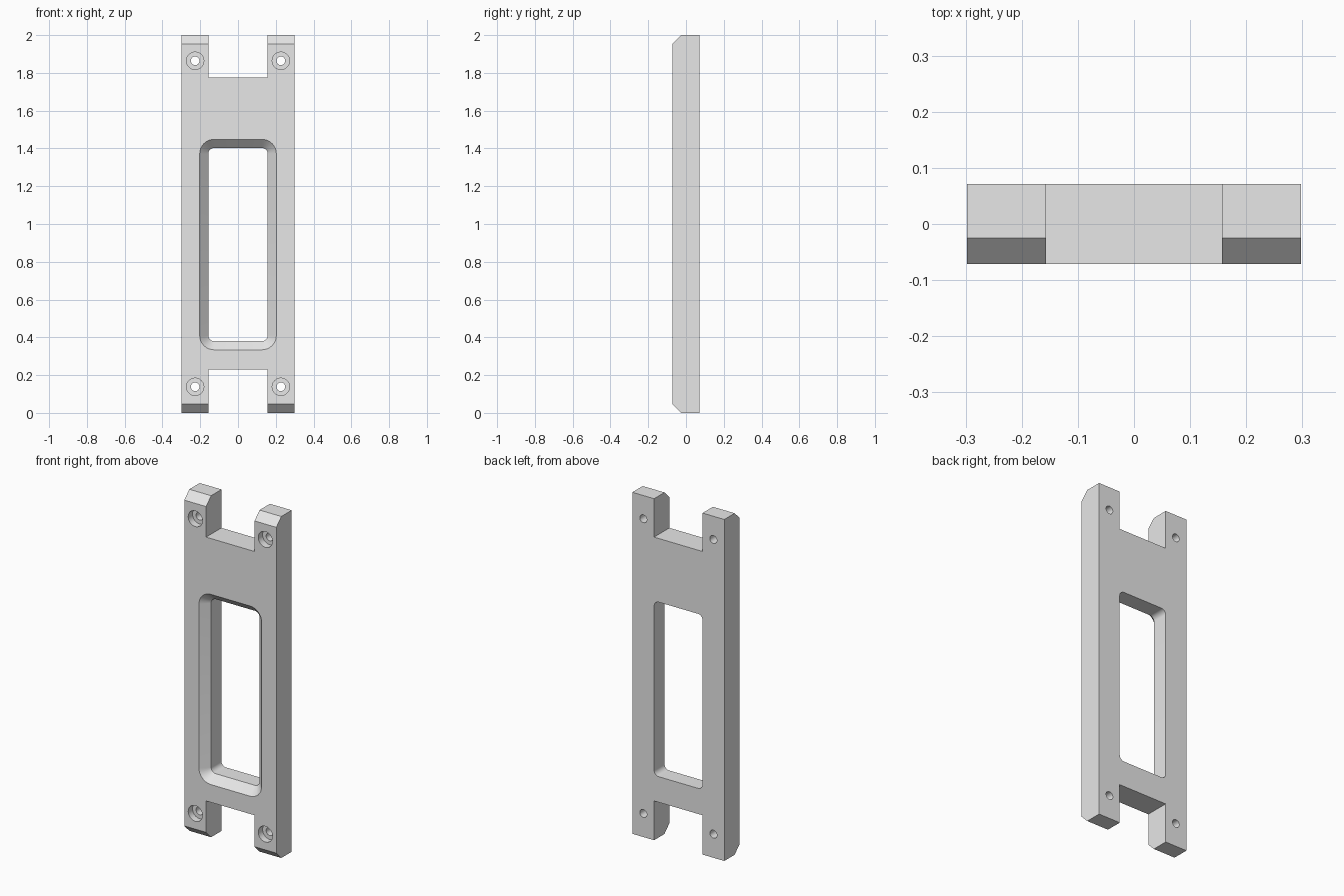
import bpy, bmesh, math

if "Cube" in bpy.data.objects:
    bpy.data.objects.remove(bpy.data.objects["Cube"], do_unlink=True)

W, D, H = 0.298, 0.071, 2.0      # half width, half depth, height
BEVEL = 0.046
SLOT = 0.157                     # half width of end slots and window
SLOT_LOW, SLOT_HIGH = 0.23, 1.775

grey = bpy.data.materials.new("plain grey")
grey.use_nodes = True
grey.diffuse_color = (0.8, 0.8, 0.8, 1)
grey.node_tree.nodes["Principled BSDF"].inputs["Base Color"].default_value = (0.8, 0.8, 0.8, 1)


def loft(name, sections):
    """Join equal-length closed sections into a capped solid."""
    bm = bmesh.new()
    rings = [[bm.verts.new(p) for p in s] for s in sections]
    n = len(rings[0])
    for a, b in zip(rings, rings[1:]):
        for i in range(n):
            j = (i + 1) % n
            bm.faces.new((a[i], a[j], b[j], b[i]))
    bm.faces.new(rings[0])
    bm.faces.new(rings[-1])
    bmesh.ops.recalc_face_normals(bm, faces=bm.faces)
    mesh = bpy.data.meshes.new(name)
    bm.to_mesh(mesh)
    bm.free()
    mesh.materials.append(grey)
    obj = bpy.data.objects.new(name, mesh)
    bpy.context.collection.objects.link(obj)
    return obj


def rounded(y, cx, cz, hx, hz, r, steps=8):
    """Rounded rectangle lying in the plane of constant y."""
    pts = []
    for q, (sx, sz) in enumerate([(1, 1), (-1, 1), (-1, -1), (1, -1)]):
        for k in range(steps + 1):
            a = math.pi / 2 * (q + k / steps)
            pts.append((cx + sx * (hx - r) + r * math.cos(a), y,
                        cz + sz * (hz - r) + r * math.sin(a)))
    return pts


def circle(y, cx, cz, r, n=32):
    return [(cx + r * math.cos(2 * math.pi * i / n), y,
             cz + r * math.sin(2 * math.pi * i / n)) for i in range(n)]


def box(name, z0, z1):
    return loft(name, [[(x, -0.2, z), (x, 0.2, z), (x, 0.2, z1 + z0 - z), (x, -0.2, z1 + z0 - z)]
                       for x in (-SLOT, SLOT) for z in (z0,)])


# Plate: side profile with bevelled front ends, extruded across the width
profile = [(D, 0), (D, H), (BEVEL / 2 - D + BEVEL / 2, H), (-D, H - BEVEL),
           (-D, BEVEL), (BEVEL - D, 0)]
plate = loft("frame_plate", [[(x, y, z) for y, z in profile] for x in (-W, W)])

# End slots
cutters = [box("lower_slot_cutter", -0.2, SLOT_LOW),
           box("upper_slot_cutter", SLOT_HIGH, H + 0.2)]

# Window with a sloped front rim
mid, half, corner, extra = 0.891, 0.511, 0.03, 0.02
flare = BEVEL + extra
cutters.append(loft("window_cutter", [
    rounded(-D - extra, 0, mid, SLOT + flare, half + flare, corner + flare),
    rounded(BEVEL - D, 0, mid, SLOT, half, corner),
    rounded(0.2, 0, mid, SLOT, half, corner)]))

# Counterbored screw holes
for x in (-0.227, 0.227):
    for z in (0.138, 1.864):
        cutters.append(loft("screw_hole_cutter", [
            circle(y, x, z, r) for y, r in
            ((-0.2, 0.046), (-0.031, 0.046), (-0.031, 0.023), (0.2, 0.023))]))

bpy.ops.object.select_all(action='DESELECT')
bpy.context.view_layer.objects.active = plate
plate.select_set(True)
for c in cutters:
    c.hide_render = True
    mod = plate.modifiers.new("cut", 'BOOLEAN')
    mod.operation = 'DIFFERENCE'
    mod.solver = 'EXACT'
    mod.object = c
    bpy.ops.object.modifier_apply(modifier=mod.name)
    bpy.data.objects.remove(c, do_unlink=True)

bpy.ops.object.shade_smooth_by_angle(angle=math.radians(30))
